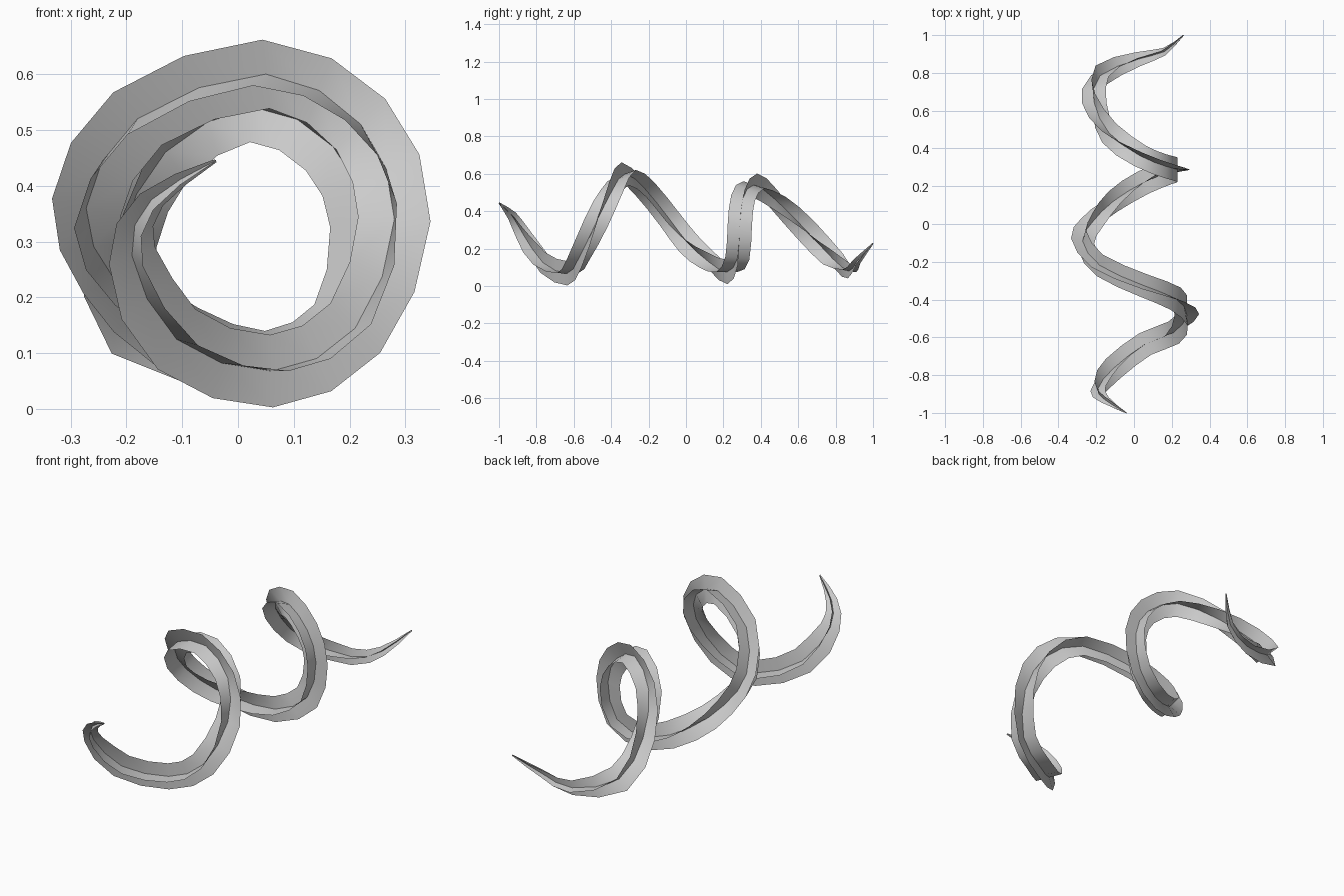
import bpy, math
from mathutils import Vector

if "Cube" in bpy.data.objects:
    bpy.data.objects.remove(bpy.data.objects["Cube"])

# Centre line control points: x, y, z
PATH = [Vector(p) for p in [
    (-.04, -1, .445), (-.155, -.93, .375), (-.19, -.87, .275), (-.11, -.765, .125),
    (.06, -.635, .068), (.21, -.575, .145), (.28, -.48, .34), (.22, -.395, .51),
    (.05, -.325, .60), (-.18, -.22, .52), (-.272, -.09, .36), (-.22, .01, .23),
    (-.11, .12, .13), (.05, .22, .075), (.19, .275, .15), (.23, .288, .33),
    (.17, .305, .47), (.03, .362, .54), (-.13, .48, .46), (-.21, .64, .30),
    (-.18, .785, .145), (.02, .872, .08), (.16, .912, .13), (.262, 1, .228)]]
# Roll of the cross section (degrees) at each control point
ROLL = [-20, -20, -20, -12, 3, 14, 6, -13, -20, -6, 15, 14,
        8, 3, 0, 0, 8, 18, 14, 8, 0, -10, -10, -10]
ARM, STEPS, CENTRE = 0.065, 2, Vector((.03, 0, .32))


def sample(vals, t):
    """Catmull-Rom interpolation through the control values."""
    n = len(vals)
    i = min(int(t), n - 2)
    u = t - i
    b, c = vals[i], vals[i + 1]
    a = vals[i - 1] if i else b * 2 - c
    d = vals[i + 2] if i + 2 < n else c * 2 - b
    return (b * 2 + (c - a) * u + (a * 2 - b * 5 + c * 4 - d) * u * u
            + (b * 3 - a - c * 3 + d) * u ** 3) * 0.5


# Stations along the coil
count = (len(PATH) - 1) * STEPS
ts = [i / STEPS for i in range(count + 1)]
pts = [sample(PATH, t) for t in ts]
dist = [0.0]
for a, b in zip(pts, pts[1:]):
    dist.append(dist[-1] + (b - a).length)


def ribbon(name, turn):
    """Flat strip along the coil, tapering at both ends."""
    verts = []
    for i, (p, t) in enumerate(zip(pts, ts)):
        tangent = (pts[min(i + 1, count)] - pts[max(i - 1, 0)]).normalized()
        out = p - CENTRE
        out.y = 0
        out = (out - tangent * out.dot(tangent)).normalized()
        side = tangent.cross(out)
        r = ARM * min(1, .05 + dist[i] / .42, .05 + (dist[-1] - dist[i]) / .58)
        a = math.radians(sample(ROLL, t)) + turn
        arm = (out * math.cos(a) + side * math.sin(a)) * r
        verts += [p - arm, p, p + arm]
    faces = [(3 * i + k, 3 * i + k + 1, 3 * i + k + 4, 3 * i + k + 3)
             for i in range(count) for k in range(2)]
    mesh = bpy.data.meshes.new(name)
    mesh.from_pydata(verts, [], faces)
    for poly in mesh.polygons:
        poly.use_smooth = True
    bpy.context.collection.objects.link(bpy.data.objects.new(name, mesh))


# Two ribbons crossing along the same centre line
ribbon("radial_ribbon", 0)
ribbon("axial_ribbon", math.pi / 2)
